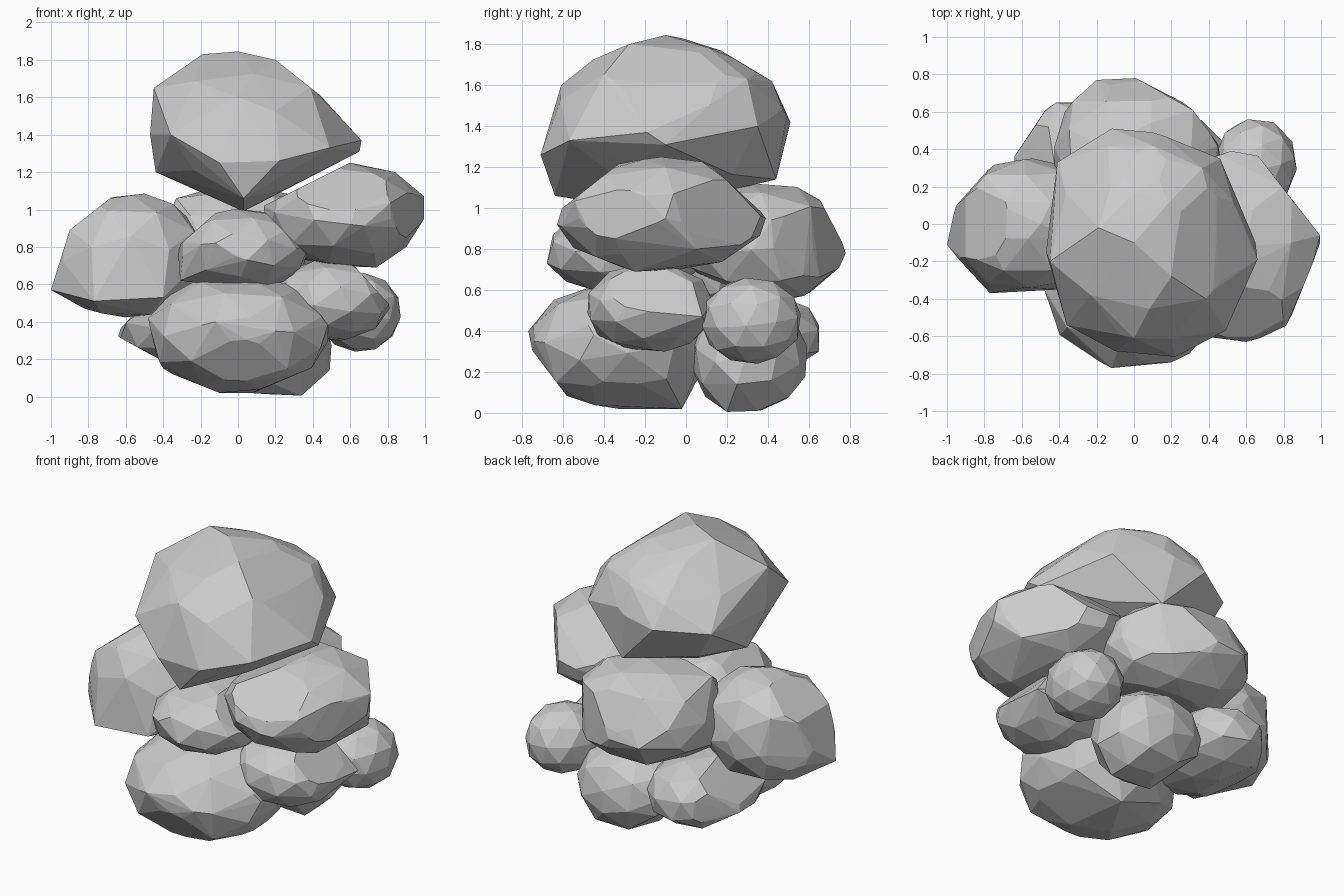
import bpy, bmesh
from mathutils import Vector, Euler

AXES = {"xz": (0, 2), "yz": (1, 2), "xy": (0, 1)}


def rock(name, lo, hi, chips=(), corners=(), power=2.3, turn=0.0, fill=.97):
    """Faceted boulder in the box lo..hi; chips are straight cuts seen in one view,
    corners are points that stick out of the rounded body."""
    lo, hi = Vector(lo), Vector(hi)
    mid, half = (lo + hi) / 2, (hi - lo) / 2 * fill
    bm = bmesh.new()
    bmesh.ops.create_icosphere(bm, subdivisions=2, radius=1)
    bmesh.ops.rotate(bm, verts=bm.verts[:],
                     matrix=Euler((turn * 0.7, turn * 0.4, turn)).to_matrix())
    for v in bm.verts:
        v.co /= sum(abs(c) ** power for c in v.co) ** (1 / power)
    top = [max(v.co[i] for v in bm.verts) for i in range(3)]
    low = [-min(v.co[i] for v in bm.verts) for i in range(3)]
    for v in bm.verts:
        v.co = mid + Vector([c / (top[i] if c > 0 else low[i]) * half[i]
                             for i, c in enumerate(v.co)])
    for view, a, b, c, d in chips:
        i, j = AXES[view]
        p, n = Vector(mid), Vector((0, 0, 0))
        p[i], p[j] = a, b
        n[i], n[j] = b - d, c - a
        if n.dot(p - mid) < 0:
            n.negate()
        bmesh.ops.bisect_plane(bm, geom=bm.verts[:] + bm.edges[:] + bm.faces[:],
                               plane_co=p, plane_no=n.normalized(), clear_outer=True)
        rim = [e for e in bm.edges if e.is_boundary]
        if rim:
            bmesh.ops.holes_fill(bm, edges=rim, sides=0)
    # merge slivers so the facets stay broad, then close as a convex stone
    bmesh.ops.remove_doubles(bm, verts=bm.verts[:], dist=0.06)
    pts = [v.co.copy() for v in bm.verts] + list(corners)
    bm.free()
    bm = bmesh.new()
    for p in pts:
        bm.verts.new(p)
    bmesh.ops.convex_hull(bm, input=bm.verts[:])
    loose = [v for v in bm.verts if not v.link_faces]
    bmesh.ops.delete(bm, geom=loose, context="VERTS")
    bmesh.ops.recalc_face_normals(bm, faces=bm.faces[:])
    me = bpy.data.meshes.new(name)
    bm.to_mesh(me)
    bm.free()
    ob = bpy.data.objects.new(name, me)
    bpy.context.collection.objects.link(ob)
    return ob


# Large cap stone
rock("top_rock", (-.45, -.66, 1.02), (.58, .5, 1.82), [
    ("xz", .2, 1.8, .44, 1.61), ("xz", .44, 1.61, .66, 1.36),
    ("xz", .02, .99, .65, 1.31), ("xz", .02, .99, -.44, 1.2),
    ("yz", -.62, 1.62, -.35, 1.8), ("yz", .17, 1.77, .48, 1.58),
    ("yz", -.72, 1.25, -.62, 1.62)],
    [(.66, -.19, 1.37), (.65, -.1, 1.31), (.49, -.57, 1.33), (.22, -.71, 1.26),
     (-.1, -.68, 1.25), (.03, -.64, 1.06), (.03, -.2, .99), (-.45, -.2, 1.65),
     (-.47, -.15, 1.4), (-.36, -.54, 1.4), (-.44, 0, 1.2), (0, -.61, 1.6),
     (.44, -.1, 1.61), (.44, .25, 1.5), (.46, .35, 1.4), (-.41, .33, 1.4),
     (-.12, .51, 1.42), (.1, .49, 1.45), (.15, .44, 1.14), (.1, .42, 1.62),
     (0, -.1, 1.845), (-.19, -.02, 1.83), (.2, -.28, 1.8), (0, .17, 1.77)],
    2.2, .5, .95)

# Upper ring of stones
rock("right_rock", (.12, -.63, .69), (1.0, .39, 1.25), [
    ("xz", .6, 1.25, .2, 1.05), ("xz", 1.0, .95, .74, .69),
    ("xy", 1.0, -.07, .69, .33), ("xy", 1.0, -.1, .83, -.52),
    ("yz", -.63, .98, -.35, 1.2), ("yz", .13, 1.2, .39, .96)],
    [(.995, -.06, 1.07), (.995, -.1, .95), (.82, -.52, .95), (.74, -.25, .69),
     (.69, .32, .9), (.52, .39, .95), (.84, -.1, 1.2), (.6, -.63, .92),
     (.6, -.12, 1.25), (.9, .05, .8)], 2.3, .3, .96)
rock("left_rock", (-1.0, -.36, .41), (-.17, .36, 1.09), [
    ("xz", -.9, .89, -1.0, .57), ("xz", -1.0, .57, -.82, .46),
    ("xz", -.9, .89, -.71, 1.04), ("xy", -.96, .08, -.77, .29),
    ("xz", -.32, 1.04, -.18, .8), ("xy", -1.0, -.12, -.77, -.37)],
    [(-1.0, -.11, .57), (-.77, -.37, .51), (-.4, -.35, .53), (-.78, .29, .7),
     (-.95, .1, .66), (-.9, -.08, .89), (-.71, .02, 1.04), (-.5, 0, 1.085),
     (-.54, .35, .75)], 2.3, .8, .96)
rock("back_rock", (-.44, -.05, .53), (.48, .78, 1.13), [
    ("yz", .66, 1.03, .78, .8), ("yz", .77, .74, .65, .57),
    ("yz", .5, .53, .1, .68),
    ("xy", .01, .78, .3, .63), ("xy", .3, .63, .47, .4)],
    [(-.2, .77, .77), (.01, .78, .78), (.3, .62, .8), (-.37, .6, .75),
     (-.42, .12, .65), (-.2, .6, 1.04), (.1, .65, 1.03), (-.33, .2, 1.06)], 2.4, .2)
rock("middle_rock", (-.33, -.68, .57), (.39, .1, 1.01), [
    ("xz", -.29, .83, -.1, 1.0), ("xz", .13, 1.0, .37, .76)],
    [(.12, -.63, .84), (-.12, -.65, .82), (.05, -.68, .73), (-.31, -.4, .62),
     (.3, -.45, .82)], 2.2, .6)

# Base stones
rock("front_base_rock", (-.49, -.77, .02), (.5, .12, .64), [
    ("xz", -.4, .14, -.1, .02), ("xz", .1, .03, .46, .18),
    ("yz", -.77, .33, -.58, .08), ("yz", -.78, .42, -.62, .6)],
    [(.2, -.74, .35), (-.12, -.77, .4), (-.34, -.62, .36), (.48, -.45, .38),
     (.2, -.58, .1), (-.4, -.35, .15), (.3, -.3, .6), (-.2, -.35, .635),
     (-.48, -.35, .42), (-.1, -.33, .02), (.08, -.02, .02)], 2.3, .9, .96)
rock("right_base_rock", (.17, -.49, .3), (.82, .14, .73), [
    ("xz", .62, .7, .82, .48)],
    [(.81, .08, .47), (.6, -.46, .48), (.55, -.1, .3)], 2.2, .4)
rock("small_side_rock", (.43, .08, .24), (.87, .56, .66), power=2.1, turn=.2, fill=1)
rock("back_base_rock", (-.17, .02, 0), (.51, .6, .54), [
    ("xz", .34, .01, .49, .14), ("xz", .14, .02, -.15, .22)],
    [(.34, .2, .005), (.34, .35, .01), (.49, .25, .14), (.05, .2, .02)], 2.3, .7)
rock("back_left_base_rock", (-.65, -.12, .17), (-.02, .66, .6), [
    ("xz", -.65, .32, -.42, .2), ("xz", -.65, .34, -.5, .5),
    ("xy", -.62, .38, -.48, .6)],
    [(-.64, .36, .32), (-.48, .6, .35), (-.35, .65, .3), (-.55, .45, .45)], 2.3, .3)
